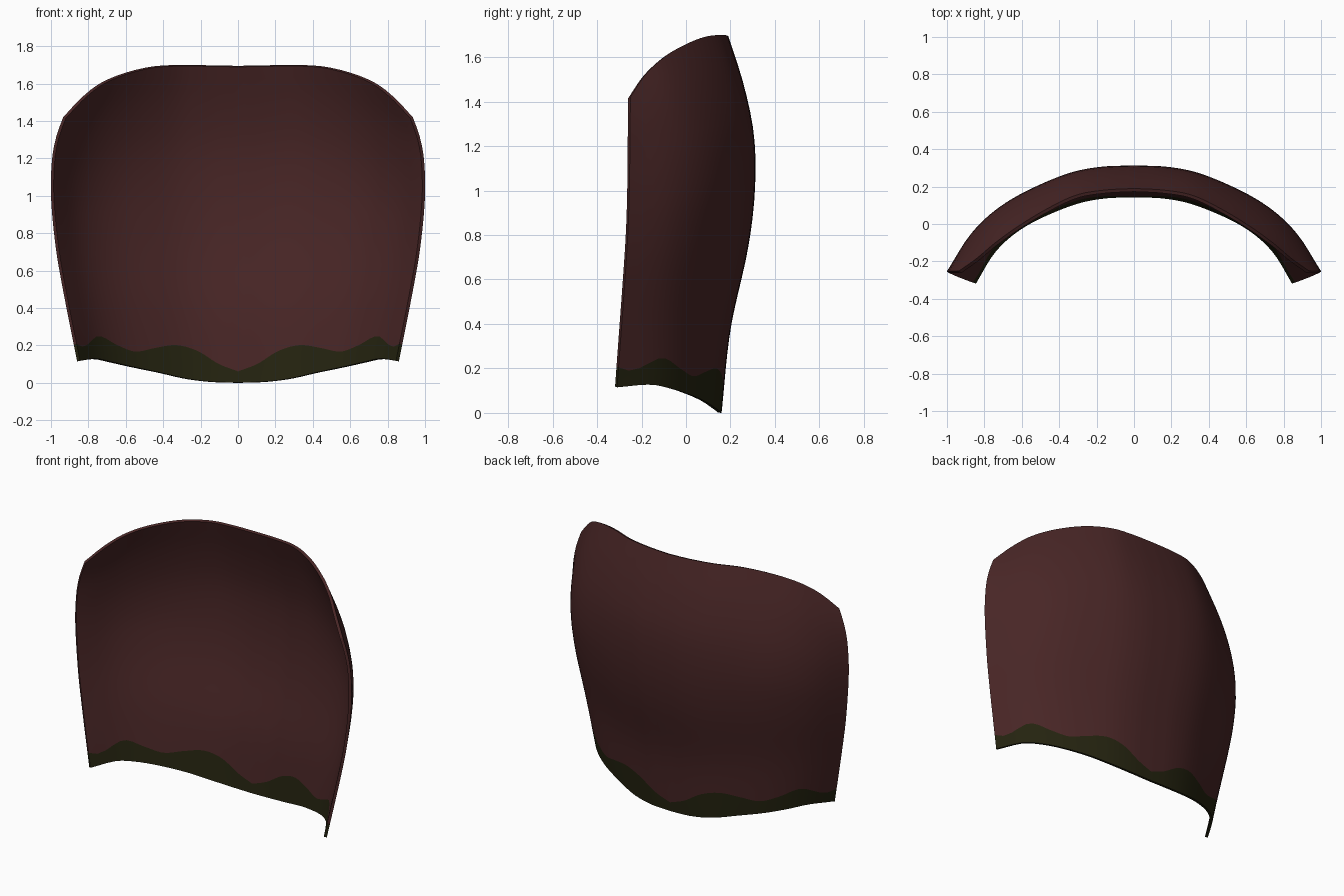
import bpy

if "Cube" in bpy.data.objects:
    bpy.data.objects.remove(bpy.data.objects["Cube"])


def curve(points):
    """Smooth interpolation through (t, value) points."""
    ts, vs = zip(*points)
    n = len(ts)
    slopes = []
    for i in range(n):
        a, b = max(i - 1, 0), min(i + 1, n - 1)
        slopes.append((vs[b] - vs[a]) / (ts[b] - ts[a]))

    def f(t):
        i = 0
        while i < n - 2 and t > ts[i + 1]:
            i += 1
        h = ts[i + 1] - ts[i]
        k = (t - ts[i]) / h
        return ((2*k**3 - 3*k**2 + 1) * vs[i] + (k**3 - 2*k**2 + k) * h * slopes[i]
                + (3*k**2 - 2*k**3) * vs[i + 1] + (k**3 - k**2) * h * slopes[i + 1])
    return f


# Vertical profiles: half width, depth on the centre line, depth at the side edge
width = curve([(0, .86), (.29, .935), (.47, .975), (.68, 1), (.83, .994), (.92, .972), (1, .935)])
back_y = curve([(0, .16), (.22, .20), (.44, .28), (.59, .31), (.735, .306), (.87, .26), (1, .19)])
edge_y = curve([(0, -.31), (.48, -.265), (.68, -.255), (1, -.25)])

# Plan curves from centre (0) to side edge (1): how far the arc sweeps forward
S = (0, .17, .33, .5, .67, .8, .9, 1)
drop_mid = curve(list(zip(S, (0, .01, .06, .17, .32, .49, .69, 1))))
drop_top = curve(list(zip(S, (0, .02, .08, .25, .47, .67, .85, 1))))

# Heights of the bottom rim, top rim and the wavy colour border
rim_low = curve(list(zip(S, (0, .005, .022, .055, .085, .11, .127, .115))))
rim_top = curve(list(zip(S, (1.695, 1.698, 1.70, 1.69, 1.65, 1.595, 1.52, 1.42))))
wave = curve([(0, .06), (.12, .10), (.25, .17), (.38, .20), (.52, .183), (.64, .165),
              (.75, .20), (.86, .247), (.96, .19), (1, .205)])


def material(name, color):
    m = bpy.data.materials.new(name)
    m.diffuse_color = (*color, 1)
    m.use_nodes = True
    m.node_tree.nodes["Principled BSDF"].inputs["Base Color"].default_value = m.diffuse_color
    return m


# Curved shell: a grid whose third row follows the wavy border
COLS, BAND, UPPER = 64, 2, 24
ROWS = BAND + UPPER
verts, faces, mats = [], [], []
for j in range(ROWS + 1):
    for i in range(COLS + 1):
        u = 2 * i / COLS - 1
        s = abs(u)
        lo, hi = rim_low(s), rim_top(s)
        border = (wave(s) - lo) / (hi - lo)
        if j <= BAND:
            v = border * j / BAND
        else:
            v = border + (1 - border) * (j - BAND) / UPPER
        blend = max(0, (v - .55) / .45) ** 1.6
        drop = drop_mid(s) * (1 - blend) + drop_top(s) * blend
        y = back_y(v) + (edge_y(v) - back_y(v)) * drop
        verts.append((u * width(v), y, lo + (hi - lo) * v))

for j in range(ROWS):
    for i in range(COLS):
        a = j * (COLS + 1) + i
        faces.append((a, a + COLS + 1, a + COLS + 2, a + 1))
        mats.append(1 if j < BAND else 0)

mesh = bpy.data.meshes.new("curved_shell")
mesh.from_pydata(verts, [], faces)
mesh.materials.append(material("dark maroon", (.065, .019, .019)))
mesh.materials.append(material("dark olive", (.018, .017, .005)))
for p, m in zip(mesh.polygons, mats):
    p.material_index = m
mesh.update()

shell = bpy.data.objects.new("curved_shell", mesh)
bpy.context.collection.objects.link(shell)
bpy.context.view_layer.objects.active = shell
shell.select_set(True)

# Thin wall grown inwards
wall = shell.modifiers.new("wall", "SOLIDIFY")
wall.thickness = .018
wall.offset = -1
bpy.ops.object.modifier_apply(modifier="wall")
bpy.ops.object.shade_smooth_by_angle()
